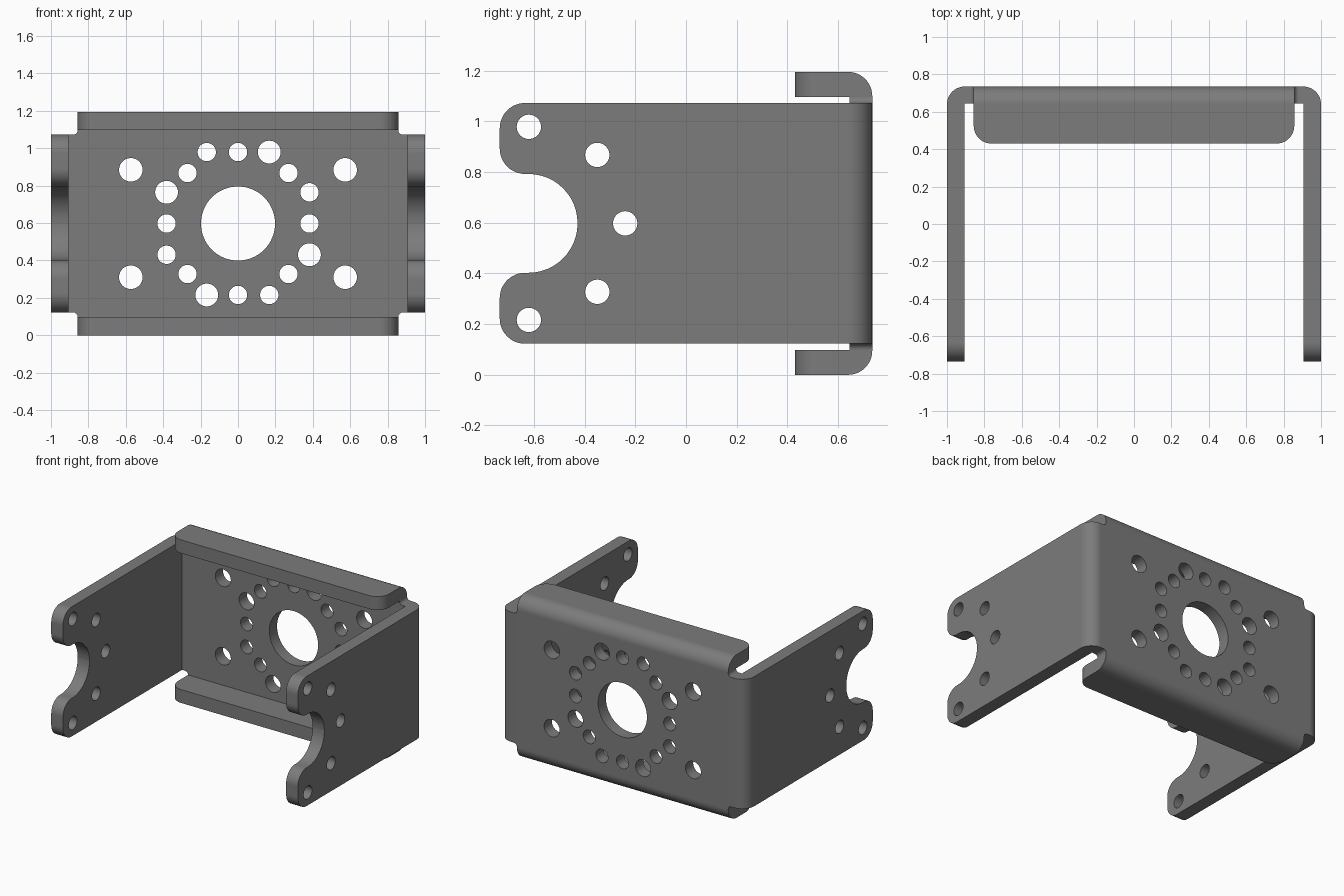
import bpy, bmesh, math
from mathutils import Vector

if "Cube" in bpy.data.objects:
    bpy.data.objects.remove(bpy.data.objects["Cube"])

MID = 0.5975      # mid height
T = 0.095         # sheet thickness

steel = bpy.data.materials.new("grey_steel")
steel.diffuse_color = (0.2, 0.2, 0.2, 1)
steel.use_nodes = True
steel.node_tree.nodes["Principled BSDF"].inputs["Base Color"].default_value = steel.diffuse_color


def rounded(corners, segs=12):
    """Outline from (u, v, radius) right-angle corners."""
    pts, n = [], len(corners)
    for i, (u, v, r) in enumerate(corners):
        p = Vector((u, v))
        if r == 0:
            pts.append(p)
            continue
        d1 = (Vector(corners[i - 1][:2]) - p).normalized()
        d2 = (Vector(corners[(i + 1) % n][:2]) - p).normalized()
        c = p + r * (d1 + d2)
        for k in range(segs + 1):
            t = math.pi / 2 * k / segs
            pts.append(c - r * d2 * math.cos(t) - r * d1 * math.sin(t))
    return pts


def circle(u, v, r, n=40):
    return [Vector((u + r * math.cos(2 * math.pi * k / n),
                    v + r * math.sin(2 * math.pi * k / n))) for k in range(n)]


def prism(name, outlines, axis, lo, hi):
    """Extrude outlines along axis x (yz), y (xz) or z (xy)."""
    place = {'x': lambda p, d: (d, p[0], p[1]),
             'y': lambda p, d: (p[0], d, p[1]),
             'z': lambda p, d: (p[0], p[1], d)}[axis]
    bm = bmesh.new()
    for pts in outlines:
        a = [bm.verts.new(place(p, lo)) for p in pts]
        b = [bm.verts.new(place(p, hi)) for p in pts]
        bm.faces.new(a)
        bm.faces.new(b[::-1])
        for i in range(len(a)):
            j = (i + 1) % len(a)
            bm.faces.new((a[i], b[i], b[j], a[j]))
    bmesh.ops.recalc_face_normals(bm, faces=bm.faces)
    me = bpy.data.meshes.new(name)
    bm.to_mesh(me)
    bm.free()
    me.materials.append(steel)
    ob = bpy.data.objects.new(name, me)
    bpy.context.collection.objects.link(ob)
    return ob


def combine(ob, tool, operation):
    m = ob.modifiers.new("cut", 'BOOLEAN')
    m.operation, m.object, m.solver = operation, tool, 'EXACT'
    bpy.context.view_layer.objects.active = ob
    bpy.ops.object.modifier_apply(modifier=m.name)
    bpy.data.objects.remove(tool)


# U-shaped channel: back web and two side arms
u_profile = rounded([(-1, -0.735, 0), (-1, 0.735, T), (1, 0.735, T), (1, -0.735, 0),
                     (1 - T, -0.735, 0), (1 - T, 0.645, 0),
                     (T - 1, 0.645, 0), (T - 1, -0.735, 0)])
bracket = prism("bracket", [u_profile], 'z', -0.1, 1.3)

# Side silhouette: rounded tips with a round notch between them
z0, z1, n = 0.1225, 1.0725, 0.195
arm = rounded([(0.9, z0, 0), (-0.735, z0, 0.1), (-0.735, MID - n, 0.1),
               (-0.428, MID - n, 0.194), (-0.428, MID + n, 0.194),
               (-0.735, MID + n, 0.1), (-0.735, z1, 0.1), (0.9, z1, 0)])
combine(bracket, prism("arm_outline", [arm], 'x', -1.2, 1.2), 'INTERSECT')

# Top and bottom lips bent forward from the web
lip_profile = rounded([(0.2, 0, 0), (0.735, 0, T), (0.735, 2 * MID, T), (0.2, 2 * MID, 0),
                       (0.2, 1.097, 0), (0.645, 1.097, 0),
                       (0.645, 0.098, 0), (0.2, 0.098, 0)])
lips = prism("lips", [lip_profile], 'x', -1.2, 1.2)
lip_plan = rounded([(-0.857, 0.9, 0), (-0.857, 0.43, T),
                    (0.857, 0.43, T), (0.857, 0.9, 0)])
combine(lips, prism("lip_outline", [lip_plan], 'z', -0.2, 1.4), 'INTERSECT')
combine(bracket, lips, 'UNION')

# Small relief fillets where lips and arms meet
fillets = []
for sx in (-1, 1):
    for sz in (-1, 1):
        f = [(0.84, 0.45), (0.882, 0.45)]
        f += [(0.882 - 0.025 * math.sin(a), 0.5 - 0.025 * math.cos(a))
              for a in (math.pi / 2 * k / 6 for k in range(7))]
        f += [(0.84, 0.5)]
        fillets.append([(sx * x, MID + sz * z) for x, z in f])
combine(bracket, prism("relief_fillets", fillets, 'y', 0.645, 0.735), 'UNION')

# Web holes: centre bore, ring of screw holes, four outer mounting holes
holes = [circle(0, MID, 0.198, 64)]
a, b, c, s, g = 0.382, 0.27, 0.167, 0.049, 0.061
for x, z in [(0, a), (0, -a), (a, 0), (-a, 0), (b, b), (-b, b), (b, -b), (-b, -b),
             (-c, a), (c, -a), (a, c), (-a, -c)]:
    holes.append(circle(x, MID + z, s))
for x, z in [(c, a), (-c, -a), (-a, c), (a, -c)]:
    holes.append(circle(x, MID + z, g))
for sx in (-1, 1):
    for sz in (-1, 1):
        holes.append(circle(sx * 0.573, MID + sz * 0.287, 0.063))
combine(bracket, prism("web_holes", holes, 'y', 0.5, 0.9), 'DIFFERENCE')

# Arm holes
arm_holes = [circle(y, MID + z, 0.048) for y, z in
             [(-0.62, 0.381), (-0.62, -0.381), (-0.35, 0.27), (-0.35, -0.27), (-0.24, 0)]]
combine(bracket, prism("arm_holes", arm_holes, 'x', -1.2, 1.2), 'DIFFERENCE')

# Smooth bends and bores, crisp edges
bpy.ops.object.select_all(action='DESELECT')
bracket.select_set(True)
bpy.context.view_layer.objects.active = bracket
bpy.ops.object.shade_smooth_by_angle(angle=math.radians(30))
wn = bracket.modifiers.new("weighted_normals", 'WEIGHTED_NORMAL')
wn.keep_sharp = True
